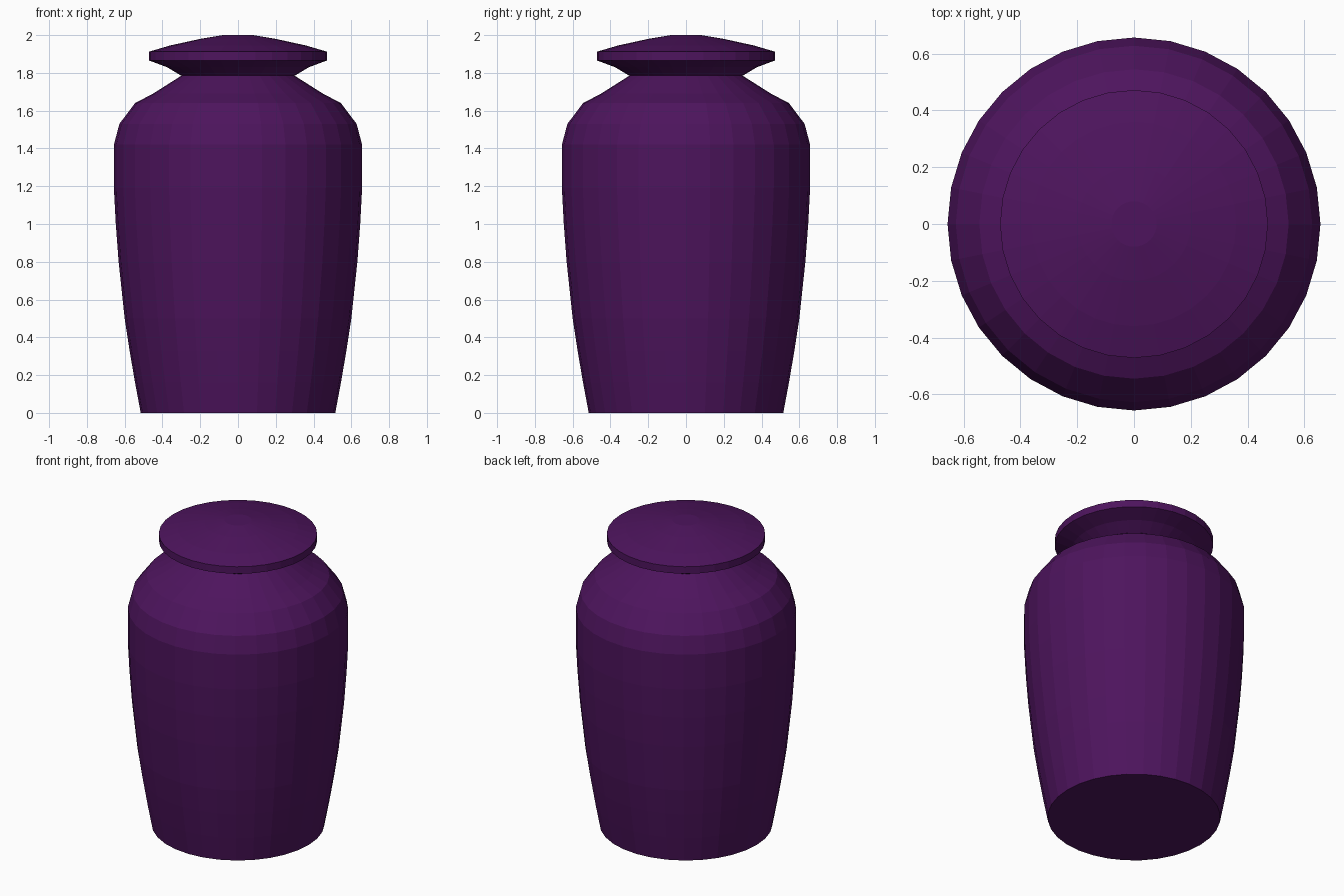
import bpy, bmesh
from math import sin, cos, tau

if "Cube" in bpy.data.objects:
    bpy.data.objects.remove(bpy.data.objects["Cube"])

SIDES = 32

mat = bpy.data.materials.new("dark_purple")
mat.diffuse_color = (0.075, 0.007, 0.11, 1)
mat.use_nodes = True
mat.node_tree.nodes["Principled BSDF"].inputs["Base Color"].default_value = mat.diffuse_color


def lathe(name, profile, cap_bottom=False, cap_top=False):
    """Revolve (radius, height) points around z into a flat-faced shell."""
    bm = bmesh.new()
    rings = [[bm.verts.new((r * cos(tau * i / SIDES), r * sin(tau * i / SIDES), z))
              for i in range(SIDES)] for r, z in profile]
    for lo, hi in zip(rings, rings[1:]):
        for i in range(SIDES):
            j = (i + 1) % SIDES
            bm.faces.new((lo[i], lo[j], hi[j], hi[i]))
    if cap_bottom:
        bm.faces.new(rings[0][::-1])
    if cap_top:
        bm.faces.new(rings[-1])
    mesh = bpy.data.meshes.new(name)
    bm.to_mesh(mesh)
    bm.free()
    mesh.materials.append(mat)
    obj = bpy.data.objects.new(name, mesh)
    bpy.context.collection.objects.link(obj)
    return obj


# Tapered body with rounded shoulder, up to the narrow neck
lathe("urn_body", [
    (0.515, 0), (0.545, 0.16), (0.574, 0.33), (0.60, 0.50), (0.632, 0.80),
    (0.647, 1.0), (0.657, 1.19), (0.657, 1.42), (0.628, 1.53), (0.545, 1.64),
    (0.45, 1.69), (0.30, 1.785)], cap_bottom=True)

# Lid: flared underside, thin upright rim, shallow domed top
lathe("urn_lid", [
    (0.30, 1.785), (0.375, 1.83), (0.472, 1.866), (0.472, 1.912),
    (0.36, 1.945), (0.20, 1.98), (0.08, 2.0)], cap_top=True)
